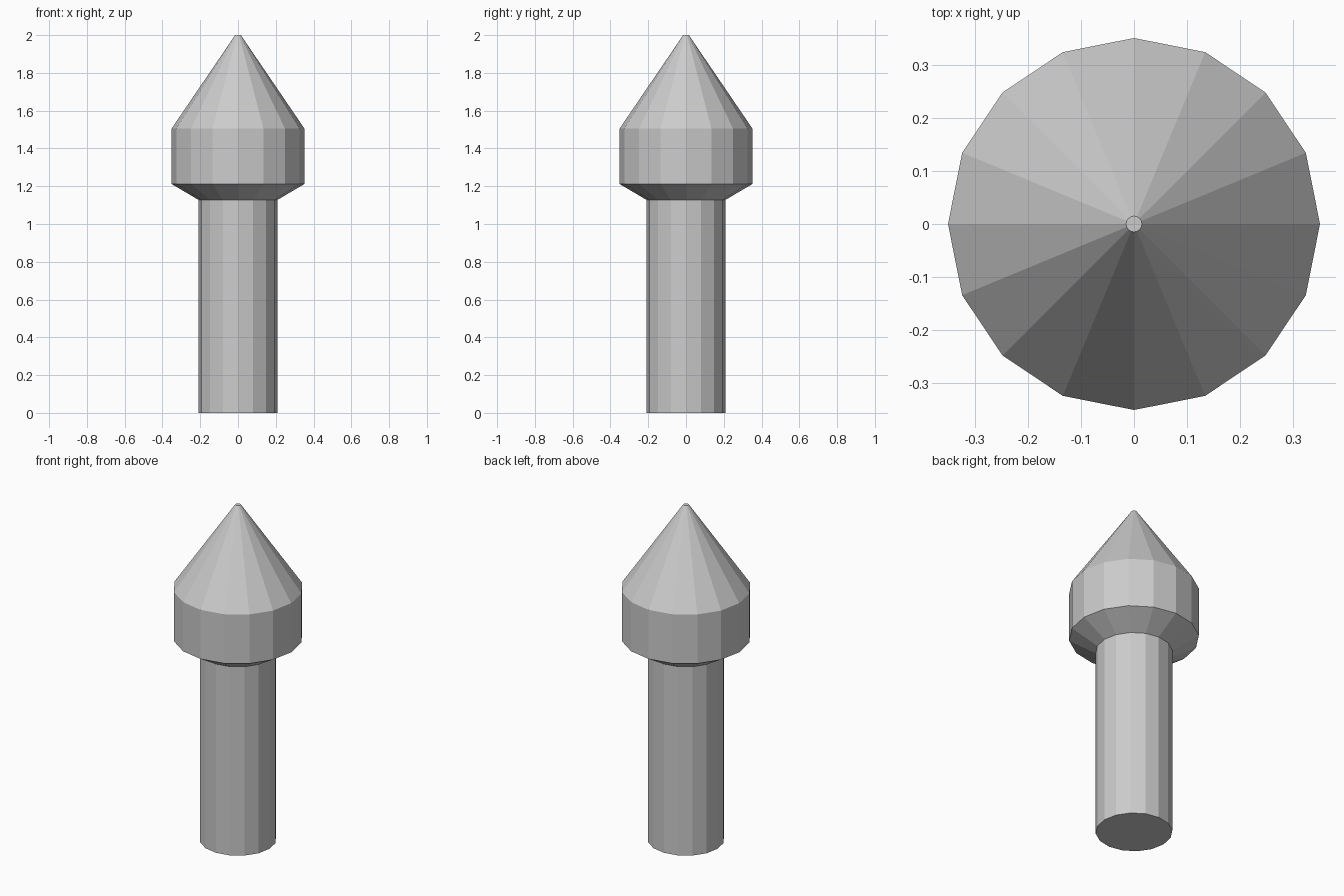
import bpy, bmesh
from math import cos, sin, tau

if "Cube" in bpy.data.objects:
    bpy.data.objects.remove(bpy.data.objects["Cube"])

SIDES = 16

def lathe(name, profile):
    """Closed faceted solid from (radius, height) rings, capped at both ends."""
    bm = bmesh.new()
    rings = [[bm.verts.new((r * cos(tau * i / SIDES), r * sin(tau * i / SIDES), z))
              for i in range(SIDES)] for r, z in profile]
    for low, high in zip(rings, rings[1:]):
        for i in range(SIDES):
            j = (i + 1) % SIDES
            bm.faces.new((low[i], low[j], high[j], high[i]))
    bm.faces.new(rings[0][::-1])
    bm.faces.new(rings[-1])
    mesh = bpy.data.meshes.new(name)
    bm.to_mesh(mesh)
    bm.free()
    obj = bpy.data.objects.new(name, mesh)
    bpy.context.collection.objects.link(obj)
    return obj

# One continuous body: shaft, flared collar, straight band, pointed tip
lathe("pointed_post", [
    (0.208, 0.0),
    (0.208, 1.127),
    (0.352, 1.212),
    (0.352, 1.505),
    (0.015, 2.0),
])
